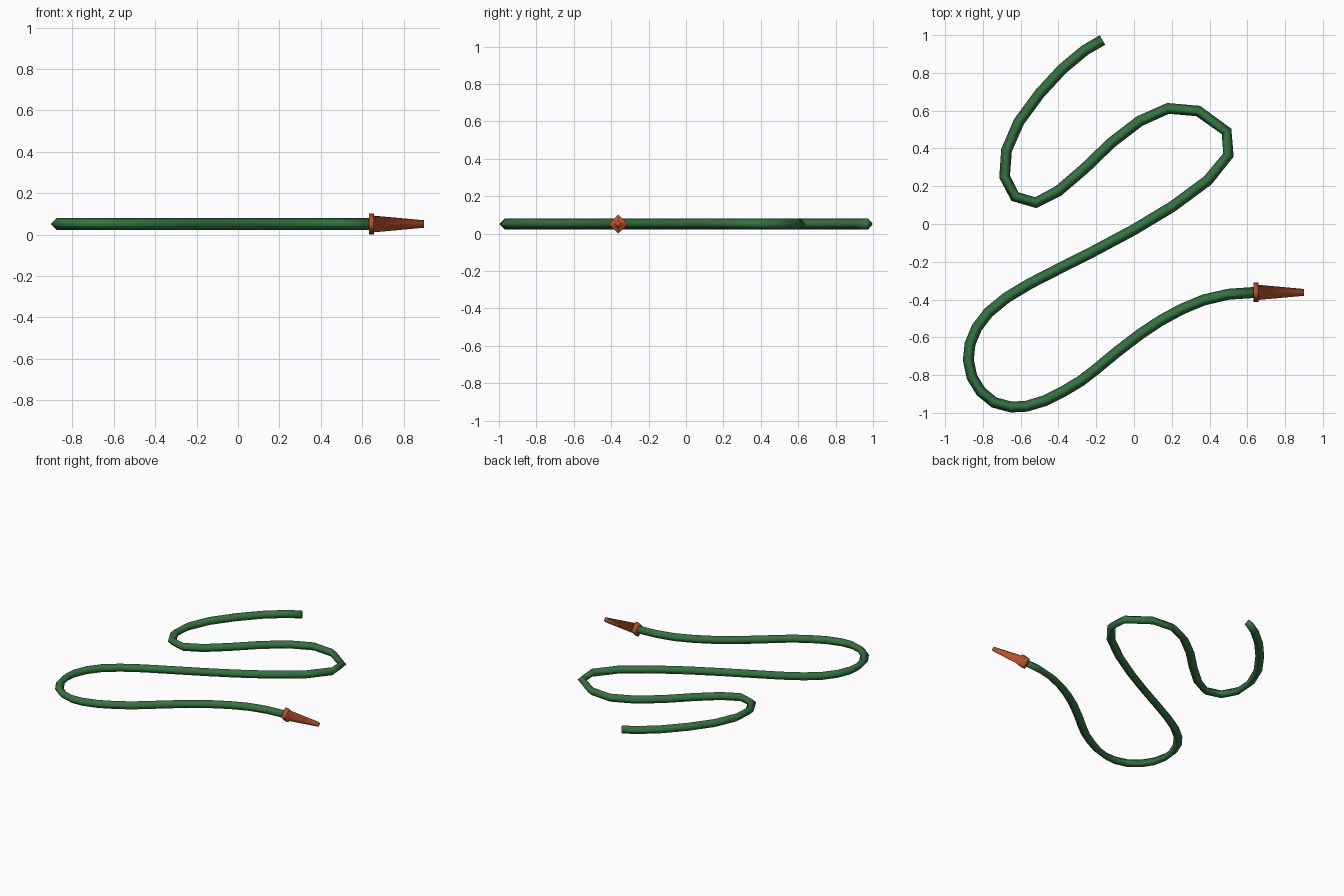
import bpy, bmesh
from mathutils import Vector

if "Cube" in bpy.data.objects:
    bpy.data.objects.remove(bpy.data.objects["Cube"])

Z = 0.051  # height of the centreline


def material(name, rgb):
    m = bpy.data.materials.new(name)
    m.diffuse_color = (*rgb, 1)
    m.use_nodes = True
    m.node_tree.nodes["Principled BSDF"].inputs["Base Color"].default_value = m.diffuse_color
    return m


def loft(name, path, radii, mat):
    """Smooth tube with a diamond section swept along a flat path."""
    bm = bmesh.new()
    pts = [Vector((x, y, Z)) for x, y in path]
    up = Vector((0, 0, 1))
    rings = []
    for i, p in enumerate(pts):
        d = Vector()
        if i > 0:
            d += (p - pts[i - 1]).normalized()
        if i < len(pts) - 1:
            d += (pts[i + 1] - p).normalized()
        side = up.cross(d.normalized())
        r = radii[i]
        rings.append([bm.verts.new(p + o * r) for o in (side, up, -side, -up)])
    for a, b in zip(rings, rings[1:]):
        for k in range(4):
            n = (k + 1) % 4
            bm.faces.new((a[k], a[n], b[n], b[k]))
    bm.faces.new(rings[0])
    bm.faces.new(rings[-1])
    bmesh.ops.recalc_face_normals(bm, faces=bm.faces)
    for f in bm.faces:
        f.smooth = True
    me = bpy.data.meshes.new(name)
    bm.to_mesh(me)
    bm.free()
    me.materials.append(mat)
    ob = bpy.data.objects.new(name, me)
    bpy.context.collection.objects.link(ob)
    return ob


green = material("hose green", (0.035, 0.17, 0.05))
orange = material("nozzle orange", (0.50, 0.085, 0.025))

# Hose: snaking centreline from the open end to the nozzle
upper = [(-0.167, 0.974), (-0.26, 0.92), (-0.38, 0.82), (-0.50, 0.69),
         (-0.61, 0.54), (-0.675, 0.39), (-0.685, 0.25), (-0.63, 0.145),
         (-0.52, 0.113), (-0.40, 0.175), (-0.26, 0.295), (-0.12, 0.43),
         (0.03, 0.545), (0.18, 0.612), (0.34, 0.598), (0.49, 0.49),
         (0.50, 0.365), (0.39, 0.23), (0.20, 0.09), (0.0, -0.03)]
lower = [(-0.20, -0.137), (-0.38, -0.228), (-0.55, -0.315), (-0.675, -0.39),
         (-0.77, -0.468), (-0.832, -0.548), (-0.868, -0.635),
         (-0.877, -0.72), (-0.858, -0.81), (-0.81, -0.888), (-0.74, -0.945),
         (-0.65, -0.969), (-0.57, -0.965), (-0.47, -0.935), (-0.38, -0.89),
         (-0.28, -0.83), (-0.20, -0.768), (-0.09, -0.677), (0.03, -0.585),
         (0.14, -0.512), (0.25, -0.452), (0.37, -0.402), (0.50, -0.372),
         (0.645, -0.362)]
path = upper + lower
loft("hose", path, [0.029] * len(path), green)

# Nozzle: square collar stepping down to a tapered spout
nozzle = [(0.632, 0.051), (0.658, 0.051), (0.6585, 0.040), (0.90, 0.018)]
loft("nozzle", [(x, -0.362) for x, r in nozzle], [r for x, r in nozzle], orange)
